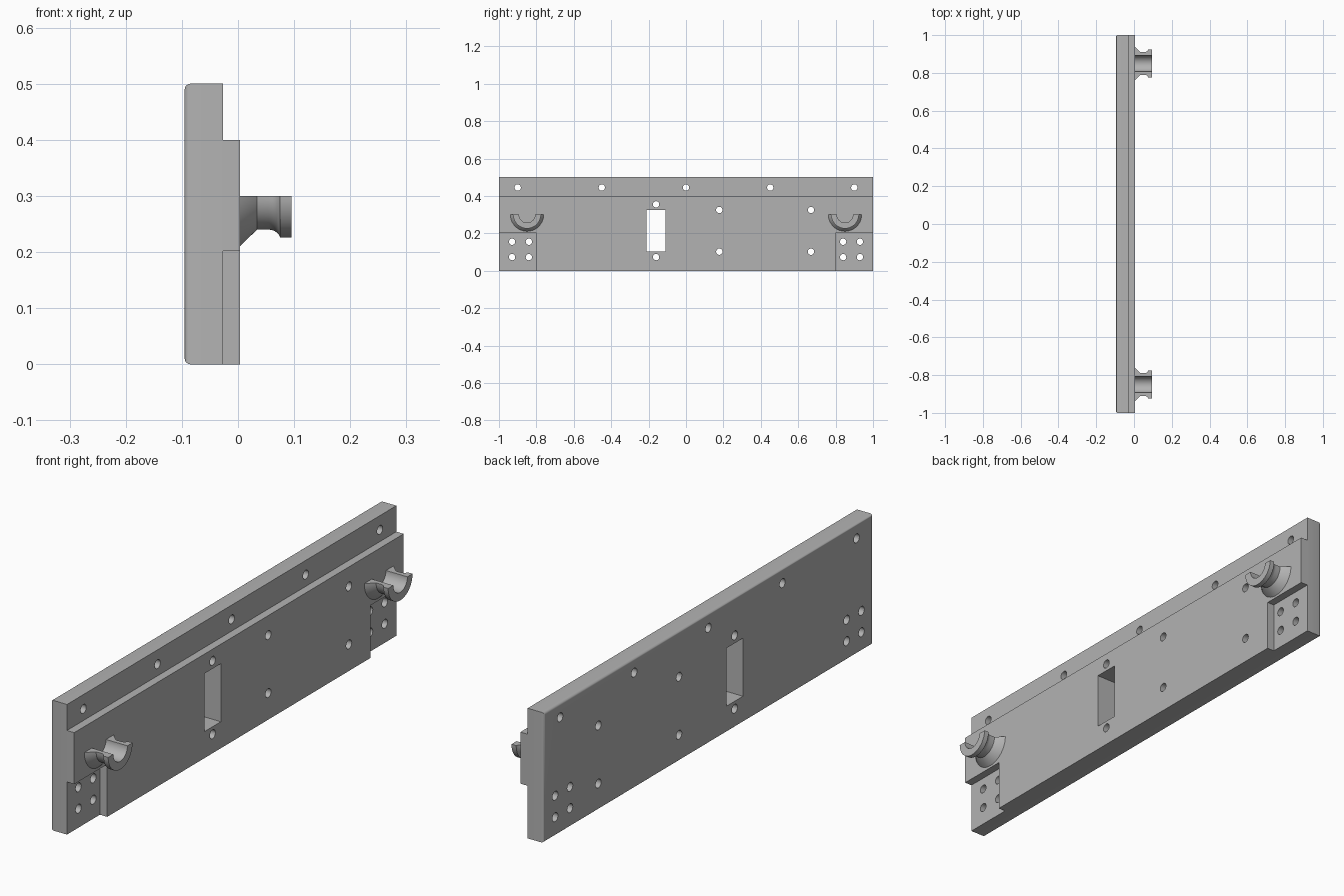
import bpy, bmesh, math
from mathutils import Matrix, Vector

cube = bpy.data.objects.get("Cube")
if cube:
    bpy.data.objects.remove(cube, do_unlink=True)

BACK, STEP, FACE = -0.095, -0.027, 0.004

grey = bpy.data.materials.new("plain grey")
grey.use_nodes = True
grey.diffuse_color = (0.45, 0.45, 0.45, 1)
grey.node_tree.nodes["Principled BSDF"].inputs["Base Color"].default_value = grey.diffuse_color


def add_object(name, bm):
    bmesh.ops.recalc_face_normals(bm, faces=bm.faces)
    mesh = bpy.data.meshes.new(name)
    bm.to_mesh(mesh)
    bm.free()
    mesh.materials.append(grey)
    obj = bpy.data.objects.new(name, mesh)
    bpy.context.collection.objects.link(obj)
    return obj


def add_box(bm, x, y, z):
    spans = (x, y, z)
    centre = Vector([(a + b) / 2 for a, b in spans])
    size = [b - a for a, b in spans]
    return bmesh.ops.create_cube(bm, size=1, matrix=Matrix.Translation(centre) @ Matrix.Diagonal((*size, 1)))


def add_drill(bm, y, z, radius=0.017):
    place = Matrix.Translation((-0.05, y, z)) @ Matrix.Rotation(math.pi / 2, 4, 'Y')
    bmesh.ops.create_cone(bm, cap_ends=True, segments=24, radius1=radius, radius2=radius,
                          depth=0.3, matrix=place)


def make_active(obj):
    bpy.ops.object.select_all(action='DESELECT')
    obj.select_set(True)
    bpy.context.view_layer.objects.active = obj


def cut(obj, cutter):
    mod = obj.modifiers.new("cut", 'BOOLEAN')
    mod.operation = 'DIFFERENCE'
    mod.solver = 'EXACT'
    mod.object = cutter
    make_active(obj)
    bpy.ops.object.modifier_apply(modifier=mod.name)
    bpy.data.objects.remove(cutter, do_unlink=True)


# Main plate, with rounded edges around its back face
bm = bmesh.new()
add_box(bm, (BACK, FACE), (-1, 1), (0, 0.5))
rim = [e for e in bm.edges if all(v.co.x < STEP for v in e.verts)]
bmesh.ops.bevel(bm, geom=rim, offset=0.01, segments=4, profile=0.5, affect='EDGES')
plate = add_object("mounting_plate", bm)

# Top ledge and two lower corner recesses
bm = bmesh.new()
add_box(bm, (STEP, 0.1), (-1.1, 1.1), (0.4, 0.6))
for y in ((-1.1, -0.8), (0.8, 1.1)):
    add_box(bm, (STEP, 0.1), y, (-0.1, 0.202))
cut(plate, add_object("step_cutter", bm))

# Window slot and screw holes
bm = bmesh.new()
add_box(bm, (-0.2, 0.1), (-0.21, -0.11), (0.102, 0.325))
for i in range(5):
    add_drill(bm, -0.9 + 0.45 * i, 0.445)
for z in (0.073, 0.355):
    add_drill(bm, -0.16, z)
for y in (0.178, 0.668):
    for z in (0.102, 0.325):
        add_drill(bm, y, z)
for side in (-1, 1):
    for y in (0.84, 0.93):
        for z in (0.073, 0.155):
            add_drill(bm, side * y, z)
cut(plate, add_object("hole_cutter", bm))
make_active(plate)
bpy.ops.object.shade_smooth_by_angle(angle=math.radians(30))


# Half-round cradles: a flared profile (x, radius) swept under the bore
def add_cradle(name, y):
    profile = [(FACE - 0.002, 0.043), (FACE - 0.002, 0.09), (FACE, 0.089), (0.034, 0.06), (0.055, 0.06)]
    for i in range(1, 6):
        a = math.radians(13 * i)
        profile.append((0.055 + 0.022 * math.sin(a), 0.06 + 0.022 * (1 - math.cos(a))))
    profile += [(0.075, 0.074), (0.095, 0.074), (0.095, 0.043)]
    bm = bmesh.new()
    rings = []
    steps = 32
    for s in range(steps + 1):
        a = math.pi + math.pi * s / steps
        rings.append([bm.verts.new((x, y + r * math.cos(a), 0.3 + r * math.sin(a))) for x, r in profile])
    n = len(profile)
    for a, b in zip(rings, rings[1:]):
        for i in range(n):
            j = (i + 1) % n
            bm.faces.new((a[i], a[j], b[j], b[i]))
    bm.faces.new(rings[0])
    bm.faces.new(rings[-1][::-1])
    obj = add_object(name, bm)
    make_active(obj)
    bpy.ops.object.shade_smooth_by_angle(angle=math.radians(30))


add_cradle("right_cradle", -0.85)
add_cradle("left_cradle", 0.85)
